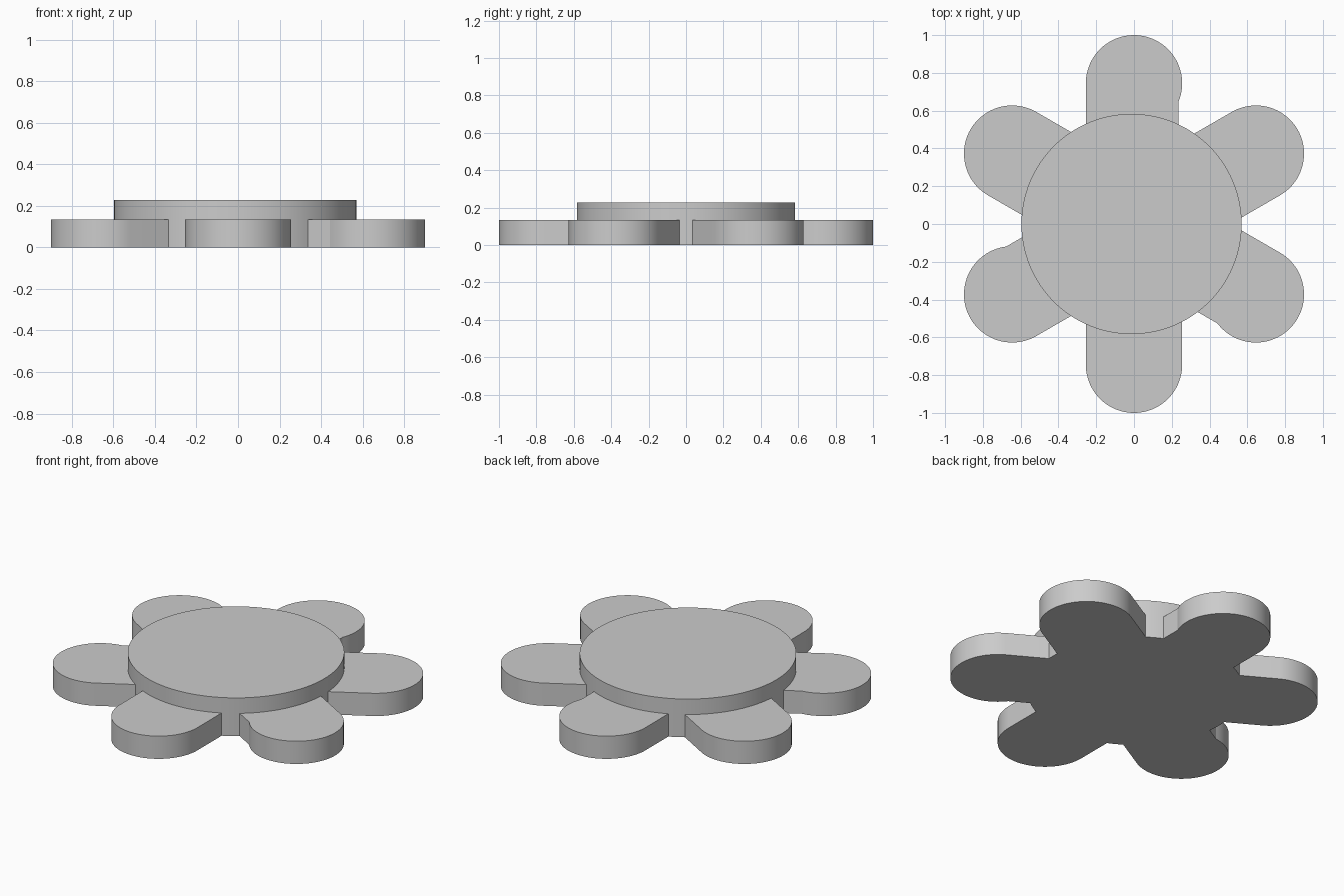
import bpy, bmesh
from math import sin, cos, pi, radians, sqrt, asin

if "Cube" in bpy.data.objects:
    bpy.data.objects.remove(bpy.data.objects["Cube"], do_unlink=True)

PETAL_HEIGHT = 0.135
HUB_HEIGHT = 0.227
HUB_RADIUS = 0.583
HUB_X = -0.013
TIP_RADIUS = 0.255
TIP_DISTANCE = 0.745
ROOT = 0.44

grey = bpy.data.materials.new("light grey")
grey.use_nodes = True
colour = (0.6, 0.6, 0.6, 1)
grey.diffuse_color = colour
grey.node_tree.nodes["Principled BSDF"].inputs["Base Color"].default_value = colour


def extrude_outline(name, outline, height):
    """Make a closed slab from a counter-clockwise outline."""
    bm = bmesh.new()
    base = bm.faces.new([bm.verts.new((x, y, 0)) for x, y in outline])
    top = bmesh.ops.extrude_face_region(bm, geom=[base], use_keep_orig=True)
    moved = [v for v in top["geom"] if isinstance(v, bmesh.types.BMVert)]
    bmesh.ops.translate(bm, verts=moved, vec=(0, 0, height))
    bmesh.ops.recalc_face_normals(bm, faces=bm.faces)
    mesh = bpy.data.meshes.new(name)
    bm.to_mesh(mesh)
    bm.free()
    obj = bpy.data.objects.new(name, mesh)
    bpy.context.collection.objects.link(obj)
    mesh.materials.append(grey)
    bpy.ops.object.select_all(action="DESELECT")
    obj.select_set(True)
    bpy.context.view_layer.objects.active = obj
    bpy.ops.object.shade_smooth_by_angle(angle=radians(20))
    return obj


def petal_outline(right_width, steps=48):
    """Rounded petal along +x; its right edge may be narrower than the tip."""
    start = -pi + asin(right_width / TIP_RADIUS) if right_width < TIP_RADIUS else -pi / 2
    points = [(ROOT, TIP_RADIUS), (ROOT, -right_width)]
    for i in range(steps + 1):
        a = start + (pi / 2 - start) * i / steps
        points.append((TIP_DISTANCE + TIP_RADIUS * cos(a), TIP_RADIUS * sin(a)))
    return points


# Raised round centre
segments = 128
extrude_outline("centre_disc",
                [(HUB_X + HUB_RADIUS * cos(2 * pi * i / segments),
                  HUB_RADIUS * sin(2 * pi * i / segments)) for i in range(segments)],
                HUB_HEIGHT)

# Six petals; every other one has a slimmer right edge
names = ["back_left", "back", "back_right", "front_right", "front", "front_left"]
for k, side in enumerate(names):
    width = 0.235 if k % 2 else TIP_RADIUS
    petal = extrude_outline(side + "_petal", petal_outline(width), PETAL_HEIGHT)
    petal.rotation_euler.z = radians(30 + 60 * k)
